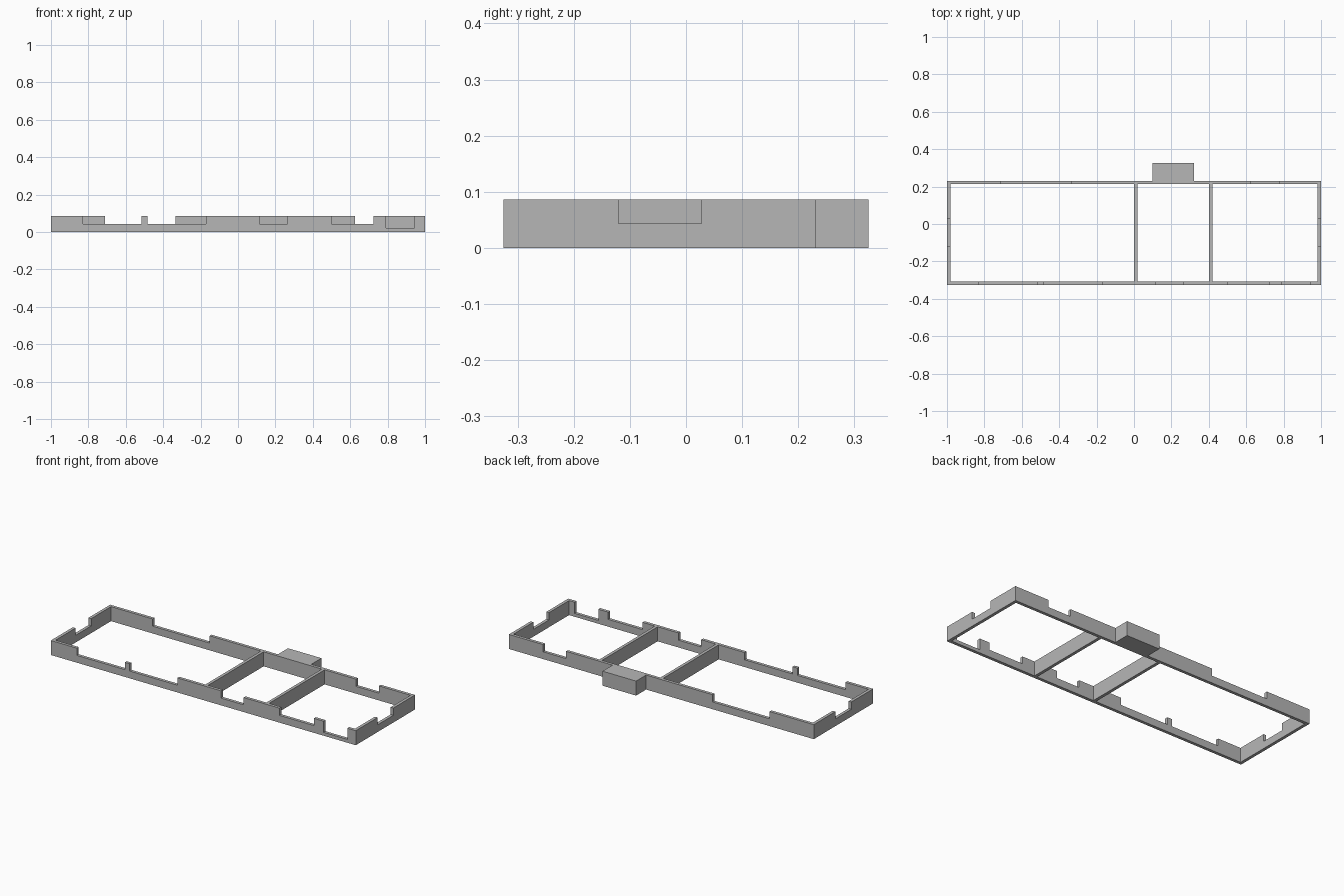
import bpy
import bmesh
from mathutils import Vector

HEIGHT = 0.086
SILL = 0.043
THICK = 0.018
FRONT, BACK = -0.325, 0.231

cube = bpy.data.objects.get("Cube")
if cube:
    bpy.data.objects.remove(cube)

grey = bpy.data.materials.new("plain grey")
grey.use_nodes = True
grey.diffuse_color = (0.47, 0.47, 0.47, 1)
grey.node_tree.nodes["Principled BSDF"].inputs["Base Color"].default_value = grey.diffuse_color


def wall(name, start, length, along, thickness=THICK, openings=()):
    """Extrude a notched wall elevation; openings are (from, to, sill) on the wall axis."""
    across = "y" if along == "x" else "x"
    axis = Vector((1, 0, 0)) if along == "x" else Vector((0, 1, 0))
    side = Vector((1, 0, 0)) if across == "x" else Vector((0, 1, 0))
    origin = Vector((start[0], start[1], 0))
    base = origin.dot(axis)

    profile = [(0, 0), (0, HEIGHT)]
    for a, b, sill in openings:
        a, b = a - base, b - base
        profile += [(a, HEIGHT), (a, sill), (b, sill), (b, HEIGHT)]
    profile += [(length, HEIGHT), (length, 0)]

    bm = bmesh.new()
    verts = [bm.verts.new(origin + axis * u + Vector((0, 0, z))) for u, z in profile]
    face = bm.faces.new(verts)
    extruded = bmesh.ops.extrude_face_region(bm, geom=[face])["geom"]
    moved = [g for g in extruded if isinstance(g, bmesh.types.BMVert)]
    bmesh.ops.translate(bm, verts=moved, vec=side * thickness)
    bmesh.ops.recalc_face_normals(bm, faces=bm.faces)

    mesh = bpy.data.meshes.new(name)
    bm.to_mesh(mesh)
    bm.free()
    mesh.materials.append(grey)
    obj = bpy.data.objects.new(name, mesh)
    bpy.context.collection.objects.link(obj)
    return obj


# Long walls with window notches and a low door threshold
wall("front_wall", (-1, FRONT), 2, "x", openings=[
    (-0.83, -0.515, SILL), (-0.485, -0.17, SILL), (0.115, 0.265, SILL),
    (0.5, 0.725, SILL), (0.79, 0.945, 0.02)])
wall("back_wall", (-1, BACK - THICK), 2, "x", openings=[
    (-0.71, -0.335, SILL), (0.625, 0.775, SILL)])

# End walls, each with one window
inner_start = FRONT + THICK
inner_length = BACK - FRONT - 2 * THICK
for name, x in (("right_end_wall", -1), ("left_end_wall", 1 - THICK)):
    wall(name, (x, inner_start), inner_length, "y", openings=[(-0.12, 0.028, SILL)])

# Room partitions
for name, x in (("middle_partition", 0.001), ("left_partition", 0.401)):
    wall(name, (x, inner_start), inner_length, "y")

# Solid block against the back wall
wall("back_block", (0.1, BACK), 0.22, "x", thickness=0.325 - BACK)
